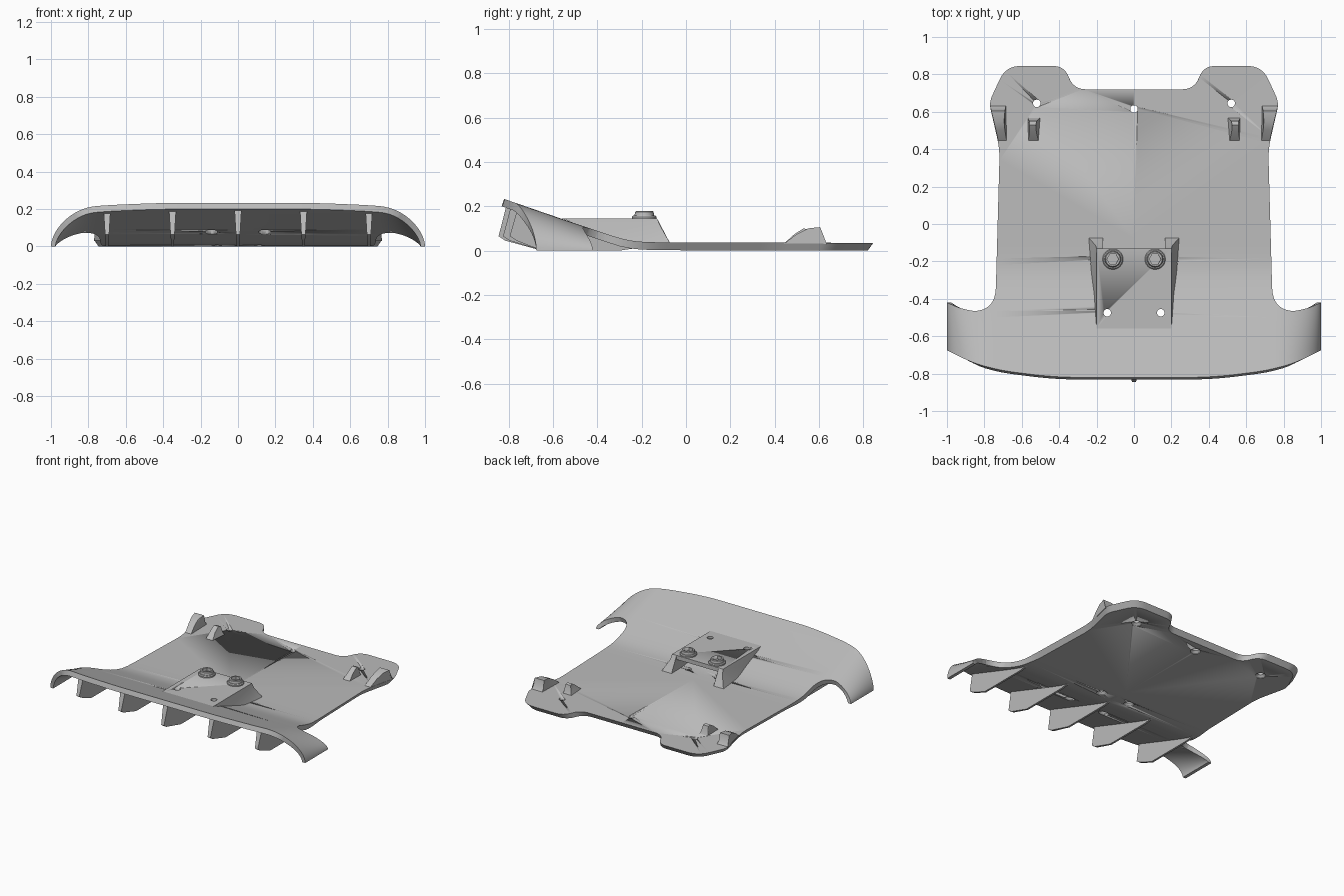
import bpy, bmesh, math
from mathutils import Vector

cube = bpy.data.objects.get("Cube")
if cube:
    bpy.data.objects.remove(cube, do_unlink=True)

grey = bpy.data.materials.new("plain_grey")
grey.use_nodes = True
grey.diffuse_color = (0.5, 0.5, 0.5, 1)
grey.node_tree.nodes["Principled BSDF"].inputs["Base Color"].default_value = grey.diffuse_color


def finish(name, bm, angle=30):
    bmesh.ops.recalc_face_normals(bm, faces=bm.faces)
    mesh = bpy.data.meshes.new(name)
    bm.to_mesh(mesh)
    bm.free()
    mesh.materials.append(grey)
    ob = bpy.data.objects.new(name, mesh)
    bpy.context.collection.objects.link(ob)
    bpy.ops.object.select_all(action="DESELECT")
    ob.select_set(True)
    bpy.context.view_layer.objects.active = ob
    bpy.ops.object.shade_smooth_by_angle(angle=math.radians(angle))
    return ob


def prism(name, points):
    """Side profile of (y, z, x_start, x_end) points, closed with two caps."""
    bm = bmesh.new()
    a = [bm.verts.new((p[2], p[0], p[1])) for p in points]
    b = [bm.verts.new((p[3], p[0], p[1])) for p in points]
    n = len(points)
    for i in range(n):
        j = (i + 1) % n
        bm.faces.new((a[i], a[j], b[j], b[i]))
    caps = [bm.faces.new(a), bm.faces.new(b)]
    bmesh.ops.triangulate(bm, faces=caps)
    return finish(name, bm)


def lathe(bm, profile, centre, sides=24):
    """Closed turned solid from (radius, z) points, bottom to top."""
    rings = []
    for r, z in profile:
        rings.append([bm.verts.new((centre[0] + r * math.cos(k * math.tau / sides),
                                    centre[1] + r * math.sin(k * math.tau / sides),
                                    centre[2] + z)) for k in range(sides)])
    for lo, hi in zip(rings, rings[1:]):
        for k in range(sides):
            m = (k + 1) % sides
            bm.faces.new((lo[k], lo[m], hi[m], hi[k]))
    bm.faces.new(rings[0][::-1])
    bm.faces.new(rings[-1])


def cut(ob, cutter):
    mod = ob.modifiers.new("cut", "BOOLEAN")
    mod.operation = "DIFFERENCE"
    mod.solver = "EXACT"
    mod.object = cutter


def hide(ob):
    ob.hide_render = True
    ob.display_type = "WIRE"
    ob.hide_set(True)


def rounded(corners, steps=8):
    """Round each (x, y, setback) corner of an open path."""
    out = []
    for i, (x, y, r) in enumerate(corners):
        p = Vector((x, y))
        if r == 0:
            out.append(p)
            continue
        before = Vector(corners[i - 1][:2])
        after = Vector(corners[(i + 1) % len(corners)][:2])
        s = p + (before - p).normalized() * r
        e = p + (after - p).normalized() * r
        for k in range(steps + 1):
            t = k / steps
            out.append(s * (1 - t) ** 2 + p * 2 * t * (1 - t) + e * t * t)
    return out


def ramp(y):
    u = -0.25 - y
    return 0.035 + 0.346 * (math.hypot(u, 0.06) + u) / 2


def droop(x):
    t = min(1, max(0, (abs(x) - 0.75) / 0.25))
    return (1 - t ** 2.2) ** 0.55


# Main panel: rounded outline, cut into a grid, bent upward, then thickened
half = rounded([(0, 0.72, 0), (0.325, 0.72, 0.07), (0.37, 0.845, 0.065), (0.685, 0.845, 0.08),
                (0.775, 0.65, 0.04), (0.718, 0.4, 0.06), (0.742, -0.47, 0.13),
                (0.9, -0.465, 0.08), (1, -0.42, 0), (1, -0.675, 0), (0.86, -0.745, 0.08),
                (0.7, -0.785, 0.07), (0.42, -0.82, 0.13), (0, -0.82, 0)])
outline = half + [Vector((-p.x, p.y)) for p in half[-2:0:-1]]
bm = bmesh.new()
bm.faces.new([bm.verts.new((p.x, p.y, 0)) for p in outline])
slices = [((0, -0.08 - 0.035 * k, 0), (0, 1, 0)) for k in range(21)]
for k in range(15):
    x = 0.75 + 0.25 * math.sin(k / 15 * math.pi / 2)
    slices += [((x, 0, 0), (1, 0, 0)), ((-x, 0, 0), (1, 0, 0))]
slices.append(((0, 0, 0), (1, 0, 0)))
for co, no in slices:
    bmesh.ops.bisect_plane(bm, geom=bm.verts[:] + bm.edges[:] + bm.faces[:],
                           plane_co=co, plane_no=no, dist=1e-5)
bmesh.ops.recalc_face_normals(bm, faces=bm.faces)
if sum(f.normal.z for f in bm.faces) < 0:
    bmesh.ops.reverse_faces(bm, faces=bm.faces)
for v in bm.verts:
    v.co.z = ramp(v.co.y) * droop(v.co.x)
bm.normal_update()
top_faces = bm.faces[:]
rim = [e for e in bm.edges if e.is_boundary]
under = {}
for v in bm.verts[:]:
    thick = 0.035 - 0.012 * (1 - droop(v.co.x))
    p = v.co - v.normal * thick
    if v.co.y > -0.3:
        shrink = 1 - 0.03 * min(1, (v.co.y + 0.3) / 0.2)
        p = Vector((p.x * shrink, p.y * shrink, v.co.z - 0.035))
    p.z = max(0, p.z)
    under[v] = bm.verts.new(p)
for f in top_faces:
    bm.faces.new([under[v] for v in reversed(f.verts)])
for e in rim:
    a, b = e.verts
    bm.faces.new((a, b, under[b], under[a]))
panel = finish("main_panel", bm)

# Vertical fins beneath the raised front
for x, front in ((0, -0.845), (0.35, -0.825), (-0.35, -0.825), (0.7, -0.795), (-0.7, -0.795)):
    path = [(front + 0.035, ramp(front + 0.035) - 0.025), (front, 0.065), (front + 0.03, 0.045),
            (-0.65, 0), (-0.3, 0), (-0.2, 0.015)]
    path += [(y, ramp(y) - 0.02) for y in (-0.3, -0.4, -0.55, -0.7)]
    prism("fin", [(y, z, x - 0.007 - 0.06 * z, x + 0.007 + 0.06 * z) for y, z in path])

# Raised mounting bracket: top slab and two flared side walls
slab = prism("bracket_top", [(y, z, -0.2, 0.2) for y, z in
                             ((-0.56, 0.144), (-0.13, 0.144), (-0.13, 0.115), (-0.44, 0.115))])
for s in (1, -1):
    prism("bracket_wall", [(-0.55, 0.144, s * 0.165, s * 0.2), (-0.13, 0.144, s * 0.165, s * 0.2),
                           (-0.115, 0.11, s * 0.165, s * 0.205), (-0.07, 0.03, s * 0.165, s * 0.245),
                           (-0.22, 0.03, s * 0.165, s * 0.235), (-0.4, 0.07, s * 0.165, s * 0.215)])

# Bolts with hexagonal sockets
sockets = bmesh.new()
bolts = []
for x in (-0.113, 0.113):
    bm = bmesh.new()
    lathe(bm, [(0.055, 0), (0.055, 0.012), (0.05, 0.018), (0.044, 0.018), (0.042, 0.034),
               (0.038, 0.038)], (x, -0.188, 0.14), 32)
    bolts.append(finish("bolt", bm))
    lathe(sockets, [(0.031, 0.016), (0.031, 0.06)], (x, -0.188, 0.14), 6)
socket_cutter = finish("socket_cutter", sockets)
for b in bolts:
    cut(b, socket_cutter)
hide(socket_cutter)

# Countersunk screw holes
bm = bmesh.new()
hole = [(0.034, -0.05), (0.034, 0.004), (0.02, 0.018), (0.02, 0.09)]
for c in ((0.52, 0.645, 0), (-0.52, 0.645, 0), (0, 0.615, 0), (0.113, -0.188, 0.008),
          (-0.113, -0.188, 0.008), (0.143, -0.475, 0.085), (-0.143, -0.475, 0.085)):
    lathe(bm, hole, c)
hole_cutter = finish("hole_cutter", bm)
cut(panel, hole_cutter)
cut(slab, hole_cutter)
hide(hole_cutter)

# Locating tabs near the back: outer wedges on the edge, smaller inner ones
for s in (1, -1):
    prism("outer_tab", [(y, z, s * a, s * b) for y, z, a, b in
                        ((0.44, 0.03, 0.68, 0.725), (0.5, 0.075, 0.69, 0.738),
                         (0.55, 0.1, 0.695, 0.75), (0.605, 0.106, 0.69, 0.763),
                         (0.615, 0.055, 0.688, 0.766), (0.635, 0.03, 0.685, 0.77))])
    prism("inner_tab", [(y, z, s * a, s * b) for y, z, a, b in
                        ((0.44, 0.03, 0.51, 0.565), (0.49, 0.075, 0.522, 0.56),
                         (0.53, 0.1, 0.525, 0.56), (0.55, 0.095, 0.52, 0.56),
                         (0.56, 0.05, 0.51, 0.565), (0.57, 0.03, 0.5, 0.568))])
